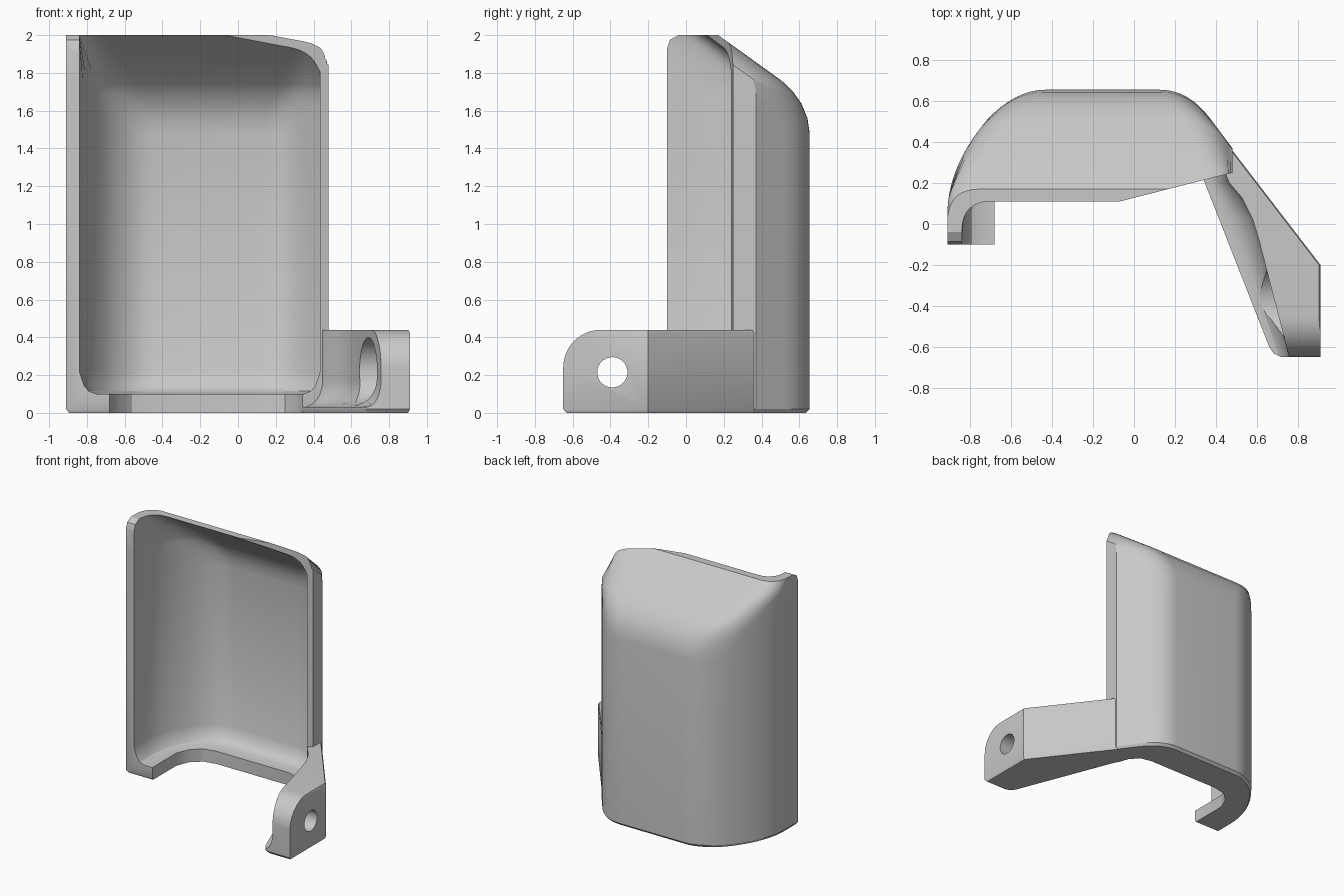
import bpy, bmesh, math

if "Cube" in bpy.data.objects:
    bpy.data.objects.remove(bpy.data.objects["Cube"], do_unlink=True)

grey = bpy.data.materials.new("light_grey")
grey.use_nodes = True
grey.diffuse_color = (0.58, 0.58, 0.58, 1)
grey.node_tree.nodes["Principled BSDF"].inputs["Base Color"].default_value = (0.58, 0.58, 0.58, 1)


def loft(name, rings):
    """Closed solid through rings that share a point count."""
    bm = bmesh.new()
    rows = [[bm.verts.new(p) for p in ring] for ring in rings]
    n = len(rows[0])
    for a, b in zip(rows, rows[1:]):
        for i in range(n):
            j = (i + 1) % n
            bm.faces.new((a[i], a[j], b[j], b[i]))
    bm.faces.new(rows[0][::-1])
    bm.faces.new(rows[-1])
    bmesh.ops.recalc_face_normals(bm, faces=bm.faces)
    mesh = bpy.data.meshes.new(name)
    bm.to_mesh(mesh)
    bm.free()
    mesh.materials.append(grey)
    obj = bpy.data.objects.new(name, mesh)
    bpy.context.collection.objects.link(obj)
    return obj


def prism(name, pts, lo, hi, axis="z"):
    if axis == "z":
        return loft(name, [[(x, y, h) for x, y in pts] for h in (lo, hi)])
    return loft(name, [[(h, y, z) for y, z in pts] for h in (lo, hi)])


def circle(y, z, r, n=40):
    return [(y + r * math.cos(math.tau * i / n), z + r * math.sin(math.tau * i / n)) for i in range(n)]


def combine(obj, tool, op="DIFFERENCE"):
    """Apply a boolean and discard the tool."""
    mod = obj.modifiers.new("cut", "BOOLEAN")
    mod.operation, mod.solver, mod.object = op, "EXACT", tool
    bpy.ops.object.select_all(action="DESELECT")
    bpy.context.view_layer.objects.active = obj
    obj.select_set(True)
    bpy.ops.object.modifier_apply(modifier=mod.name)
    bpy.data.objects.remove(tool, do_unlink=True)


def section(z, back, front, left_in, right_in):
    """Plan outline: curved left wall, rounded corners, straight back, angled right wall."""
    r = 0.14

    def left(y):
        return -0.91 + left_in + 0.92 * max(0, y - 0.05) ** 2

    def right(y):
        return 0.48 - right_in - 0.75 * max(0, y - 0.37)

    def corner(a, b, c, n=8):
        return [tuple((1 - t) ** 2 * p + 2 * t * (1 - t) * q + t * t * s for p, q, s in zip(a, b, c))
                for t in (i / n for i in range(n + 1))]

    top = back - r
    pts = [(left(y), y) for y in (front + (top - front) * i / 12 for i in range(12))]
    pts += corner((left(top), top), (left(back), back), (left(back) + r, back))
    pts += corner((right(back) - r, back), (right(back), back), (right(top), top))
    knee = min(0.37, top - 0.01)
    pts += [(right(knee), knee), (right(front), front)]
    return [(x, y, z) for x, y in pts]


# Outer body: chamfered base, rounded shoulder, sloping roof
outer = [(0, 0.635, -0.09, 0.015), (0.02, 0.655, -0.1, 0), (1.48, 0.655, -0.1, 0),
         (1.56, 0.643, -0.1, 0), (1.64, 0.61, -0.1, 0), (1.7, 0.567, -0.1, 0),
         (1.76, 0.505, -0.1, 0), (1.93, 0.268, -0.1, 0), (1.975, 0.205, -0.085, 0),
         (2, 0.17, -0.04, 0)]
shell = loft("cover_shell", [section(z, b, f, o, o) for z, b, f, o in outer])

# Hollow interior with a fillet above the base flange
inner = [(0.1, 0.48, 0.09), (0.115, 0.525, 0.05), (0.145, 0.555, 0.025), (0.22, 0.585, 0),
         (1.48, 0.585, 0), (1.56, 0.573, 0), (1.63, 0.545, 0), (1.69, 0.505, 0),
         (1.74, 0.46, 0), (2, 0.11, 0), (2.1, -0.025, 0)]
combine(shell, loft("hollow", [section(z, b, -0.4, 0.07 + e, 0.045 + e) for z, b, e in inner]))

# Opening inside the base flange
opening = [(-0.68, -0.3), (-0.68, 0.2), (-0.64, 0.3), (-0.56, 0.37), (-0.46, 0.39), (0.16, 0.39),
           (0.25, 0.37), (0.31, 0.3), (0.33, 0.24), (0.35, 0.19), (0.54, -0.3)]
combine(shell, prism("opening", opening, -0.1, 0.15))

# Slanted front edge of the roof and right wall
combine(shell, prism("front_trim", [(-0.07, 0.11), (0.9, 0.357), (0.9, -0.5), (-0.07, -0.5)], -0.2, 2.3))

# Side arm with lightly chamfered top and bottom
plan = [(0.46, 0.385), (0.91, -0.2), (0.91, -0.65), (0.72, -0.65), (0.68, -0.63),
        (0.66, -0.6), (0.33, 0.24), (0.33, 0.3)]
cx, cy = 0.66, -0.2
arm = loft("side_arm", [[(cx + (x - cx) * s, cy + (y - cy) * s, z) for x, y in plan]
                        for z, s in ((0, 0.96), (0.02, 1), (0.425, 1), (0.44, 0.97))])

# Concave scoop along the inside of the arm, leaving a thin lip
lip = [(0.30, 0.45), (0.33, 0.26), (0.345, 0.2), (0.37, 0.13), (0.416, 0.02), (0.456, -0.08), (0.7, -0.7)]
wall = [(0.435, 0.45), (0.44, 0.26), (0.465, 0.18), (0.525, 0.125), (0.58, 0.03), (0.61, -0.08), (0.77, -0.7)]
rings = []
for i in range(9):
    a = math.pi / 2 * i / 8
    t = math.sin(a)
    z = 0.03 + 0.14 * (1 - math.cos(a))
    rings.append([(p[0] + (q[0] - p[0]) * t, p[1], z) for p, q in zip(lip, wall)]
                 + [(0, -0.7, z), (0, 0.45, z)])
rings.append([(x, y, 0.6) for x, y, z in rings[-1]])
combine(arm, loft("scoop", rings))

# Rounded arm end, pivot hole and counterbore
curve = [(-0.45 - 0.2 * math.sin(a), 0.24 + 0.2 * math.cos(a))
         for a in (math.pi / 2 * i / 12 for i in range(13))]
combine(arm, prism("end_round", curve + [(-0.75, 0.24), (-0.75, 0.5), (-0.45, 0.5)], 0.3, 1.1, "x"))
combine(arm, prism("counterbore", circle(-0.39, 0.22, 0.18), 0.3, 0.765, "x"))
combine(arm, prism("pivot_hole", circle(-0.39, 0.215, 0.08), 0.3, 1.1, "x"))

combine(shell, arm, "UNION")
bpy.ops.object.shade_smooth_by_angle(angle=math.radians(28))
